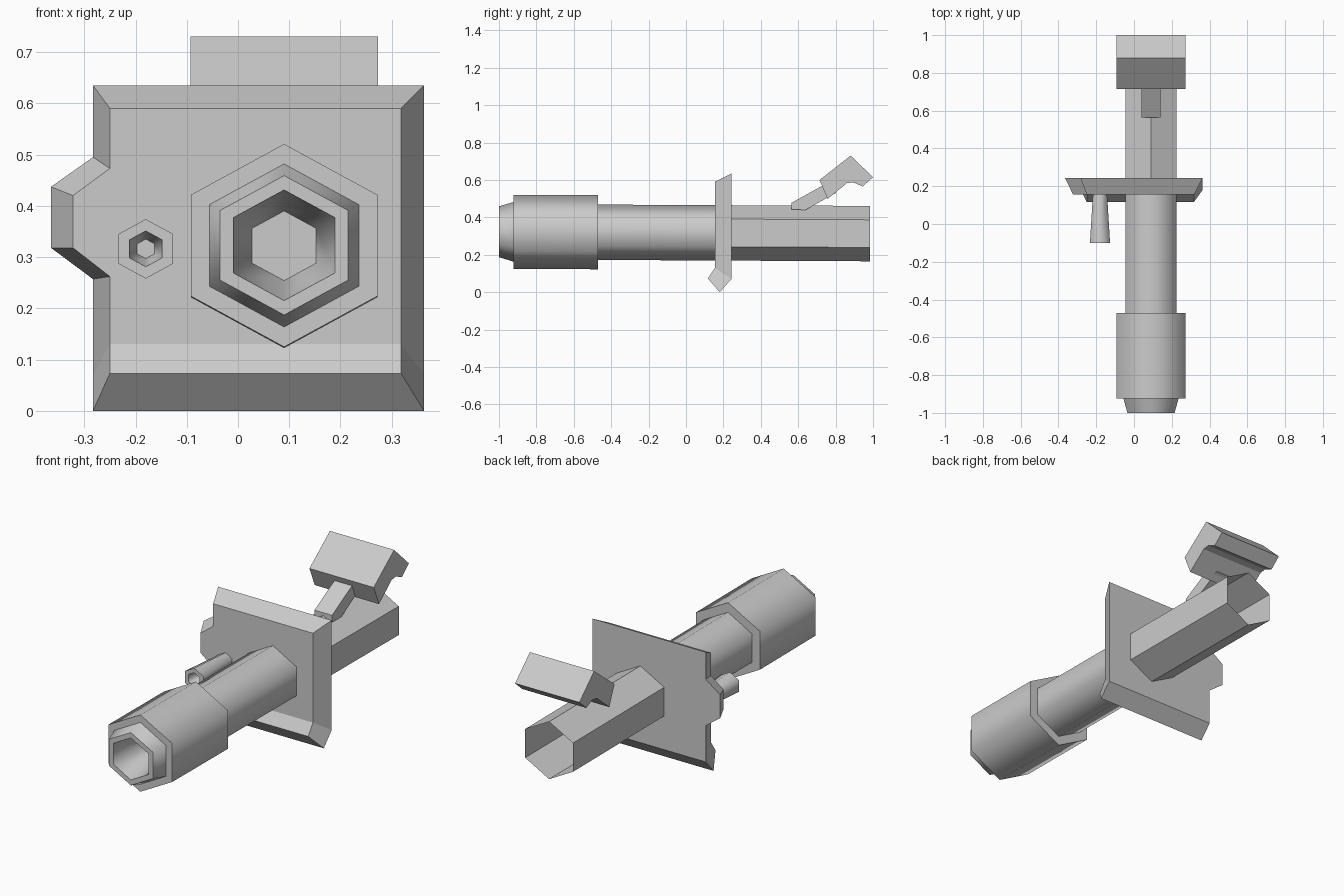
import bpy
import math

if "Cube" in bpy.data.objects:
    bpy.data.objects.remove(bpy.data.objects["Cube"])

WIDEN = 1.06   # hexagons are slightly wider than regular


def add_mesh(name, verts, faces, smooth=False):
    mesh = bpy.data.meshes.new(name)
    mesh.from_pydata(verts, [], faces)
    mesh.update()
    if smooth:
        mesh.polygons.foreach_set("use_smooth", [True] * len(mesh.polygons))
        mesh.set_sharp_from_angle(angle=math.radians(65))
    obj = bpy.data.objects.new(name, mesh)
    bpy.context.collection.objects.link(obj)
    return obj


def hex_tube(name, cx, cz, rings, cap=False, smooth=True, tilt=0.005):
    """Pointy-top hexagon lofted through (y, radius) rings, back to front."""
    verts, faces = [], []
    for y, r in rings:
        for k in range(6):
            a = math.radians(30 + 60 * k)
            verts.append((cx + r * WIDEN * math.cos(a), y,
                          cz - tilt * (y + 1) + r * math.sin(a)))
    for i in range(len(rings) - 1):
        for k in range(6):
            n = (k + 1) % 6
            faces.append((i * 6 + k, i * 6 + n, i * 6 + 6 + n, i * 6 + 6 + k))
    if cap:
        last = (len(rings) - 1) * 6
        faces.append(tuple(range(last, last + 6)))
    return add_mesh(name, verts, faces, smooth)


def prism(name, profile, x0, x1):
    """Clockwise (y, z) profile extruded along x."""
    n = len(profile)
    verts = [(x, y, z) for x in (x0, x1) for y, z in profile]
    faces = [tuple(range(n)), tuple(range(2 * n - 1, n - 1, -1))]
    faces += [(i, n + i, n + (i + 1) % n, (i + 1) % n) for i in range(n)]
    return add_mesh(name, verts, faces)


# Main barrel, from the open rear to the muzzle
BX, BZ = 0.09, 0.323
hex_tube("rear_barrel", BX, BZ, [(0.985, 0.148), (0.2, 0.148)], smooth=False)
hex_tube("front_barrel", BX, BZ, [(0.2, 0.148), (-0.5, 0.148)])
hex_tube("barrel_jacket", BX, BZ,
         [(-0.47, 0.14), (-0.47, 0.198), (-0.923, 0.198), (-0.923, 0.15)])
hex_tube("muzzle", BX, BZ,
         [(-0.92, 0.16), (-1.0, 0.136), (-1.0, 0.108), (-0.8, 0.068)], cap=True)

# Small side barrel
hex_tube("side_barrel", -0.18, 0.316,
         [(0.17, 0.040), (-0.10, 0.058), (-0.10, 0.035), (-0.03, 0.019)],
         cap=True, tilt=0)

# Shield plate: bevelled outline with a left tab and a forward-bent lower lip
front = [(-.25, .59), (.318, .59), (.318, .13), (-.25, .13),
         (-.25, .262), (-.322, .318), (-.322, .42), (-.25, .473)]
back = [(-.283, .635), (.363, .635), (.363, .07), (-.283, .07),
        (-.283, .257), (-.365, .318), (-.365, .437), (-.283, .495)]
verts = [(x, .155, z) for x, z in front] + [(x, .243, z) for x, z in back]
verts += [(.318, .117, .073), (-.25, .117, .073), (.363, .18, 0), (-.283, .18, 0)]
faces = [tuple(range(7, -1, -1)), tuple(range(8, 16))]
faces += [(i, (i + 1) % 8, (i + 1) % 8 + 8, i + 8) for i in range(8) if i != 2]
faces += [(2, 3, 17, 16), (11, 10, 18, 19), (16, 17, 19, 18),
          (2, 16, 18, 10), (3, 11, 19, 17)]
plate = add_mesh("shield_plate", verts, faces)

# Rear sight: angled stem and wide block
stem = prism("sight_stem", [(.565, .478), (.725, .567), (.80, .60), (.80, .53),
                            (.752, .503), (.64, .44), (.565, .442)], .04, .14)
block = prism("sight_block", [(.714, .60), (.88, .73), (1.0, .615), (.944, .565),
                              (.895, .587), (.86, .583), (.757, .498)], -.093, .273)

# Consistent outward normals on the closed parts
import bmesh
for obj in (plate, stem, block):
    bm = bmesh.new()
    bm.from_mesh(obj.data)
    bmesh.ops.recalc_face_normals(bm, faces=bm.faces)
    bm.to_mesh(obj.data)
    bm.free()
